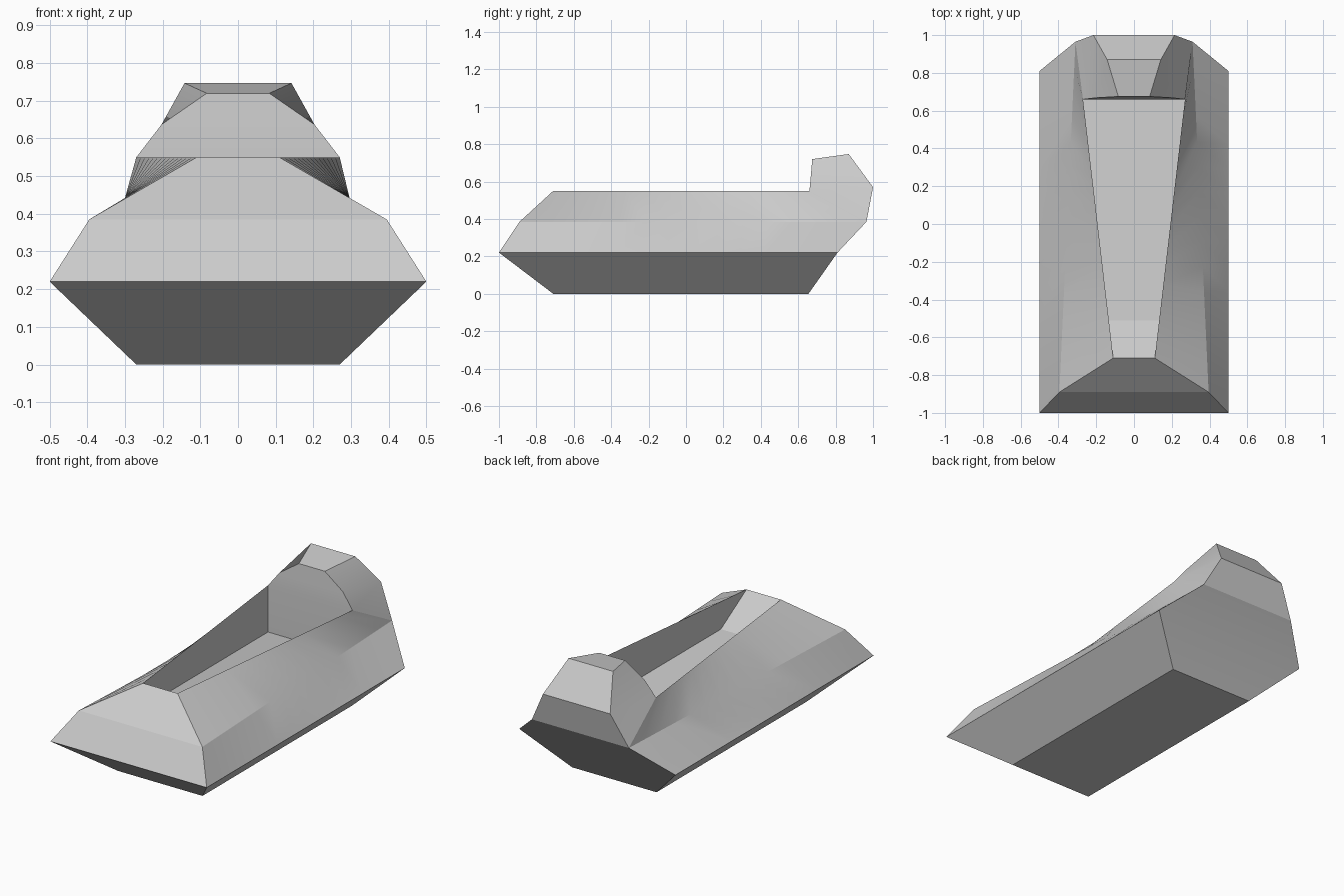
import bpy
import bmesh
from mathutils import Vector

if "Cube" in bpy.data.objects:
    bpy.data.objects.remove(bpy.data.objects["Cube"])

SLICES = 14

grey = bpy.data.materials.new("light grey")
grey.diffuse_color = (0.6, 0.6, 0.6, 1)
grey.use_nodes = True
grey.node_tree.nodes["Principled BSDF"].inputs["Base Color"].default_value = grey.diffuse_color

# Corner points of the right half; lower-case letters are their mirror images
P = {
    "A": (0.50, -1.00, 0.22),   # bow, widest line
    "F": (0.395, -0.89, 0.385),  # bow, shoulder
    "E": (0.11, -0.71, 0.55),   # well rim, front
    "N": (0.134, -0.51, 0.39),  # well floor, front
    "K": (0.27, -0.71, 0.00),   # keel, front
    "B": (0.50, 0.81, 0.22),    # stern, widest line
    "C": (0.31, 0.965, 0.385),  # stern, shoulder
    "D": (0.27, 0.66, 0.55),    # well rim, back
    "M": (0.27, 0.66, 0.28),    # well floor, back
    "L": (0.27, 0.655, 0.00),   # keel, back
    "G": (0.203, 0.668, 0.637),  # hood, front side
    "H": (0.083, 0.675, 0.72),  # hood, front top
    "I": (0.142, 0.87, 0.747),  # hood, back top
    "J": (0.215, 1.00, 0.57),   # hood, back
}
for key, (x, y, z) in list(P.items()):
    P[key.lower()] = (-x, y, z)

bm = bmesh.new()


def face(points):
    bm.faces.new([bm.verts.new(p) for p in points])


# Long skin: well floor, well walls, shoulders, flanks and bottom
rails = ["NM", "ED", "FC", "AB", "KL", "kl", "ab", "fc", "ed", "nm"]


def on_rail(rail, i):
    return Vector(P[rail[0]]).lerp(Vector(P[rail[1]]), i / SLICES)


for r, rail in enumerate(rails):
    other = rails[(r + 1) % len(rails)]
    for i in range(SLICES):
        face([on_rail(rail, i), on_rail(rail, i + 1),
              on_rail(other, i + 1), on_rail(other, i)])

# Bow, stern, well ends and hood
centre_faces = ["AafF", "FfeE", "EenN", "AakK",
                "BblL", "CcbB", "JjcC", "IijJ", "HhiI",
                "MmdD", "DdgG", "GghH"]
side_faces = ["DGJC", "GHIJ"]
for names in centre_faces + side_faces + [s.swapcase() for s in side_faces]:
    face([P[n] for n in names])

bmesh.ops.remove_doubles(bm, verts=bm.verts, dist=0.0005)
bmesh.ops.recalc_face_normals(bm, faces=bm.faces)

mesh = bpy.data.meshes.new("hull")
bm.to_mesh(mesh)
bm.free()
mesh.materials.append(grey)
hull = bpy.data.objects.new("hull", mesh)
bpy.context.collection.objects.link(hull)

# Soft shading on the twisted shoulders, crisp edges elsewhere
bpy.context.view_layer.objects.active = hull
hull.select_set(True)
bpy.ops.object.shade_smooth_by_angle(angle=0.21)
